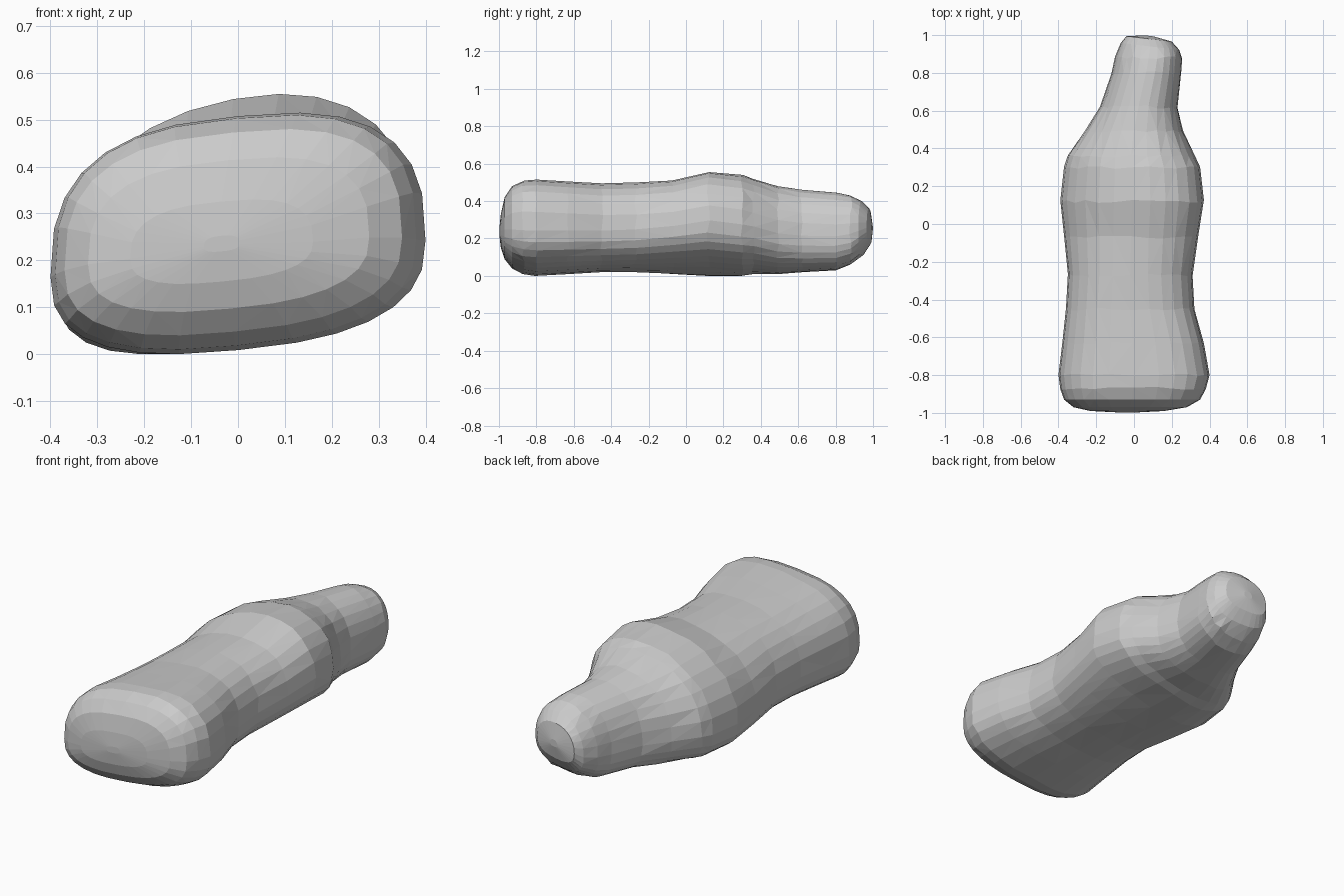
import bpy, bmesh, math, random
from mathutils import Vector

cube = bpy.data.objects.get("Cube")
if cube:
    bpy.data.objects.remove(cube, do_unlink=True)
random.seed(4)

SIDES = 28
BELLY = 0.39      # height fraction of the widest level

# Worn bottle profile from base to mouth: y, left x, right x, low z, high z
STATIONS = [
    (-0.99, -0.23, 0.16, 0.15, 0.33), (-0.97, -0.32, 0.28, 0.09, 0.42),
    (-0.93, -0.37, 0.35, 0.04, 0.48), (-0.87, -0.39, 0.38, 0.01, 0.51),
    (-0.80, -0.40, 0.40, 0.0, 0.515), (-0.63, -0.38, 0.37, 0.01, 0.505),
    (-0.45, -0.36, 0.32, 0.02, 0.495), (-0.27, -0.35, 0.31, 0.02, 0.50),
    (-0.07, -0.37, 0.34, 0.01, 0.51), (0.12, -0.39, 0.37, 0.0, 0.555),
    (0.30, -0.37, 0.35, 0.0, 0.54), (0.36, -0.35, 0.32, 0.01, 0.52),
    (0.49, -0.26, 0.26, 0.01, 0.48), (0.62, -0.18, 0.23, 0.02, 0.46),
    (0.80, -0.12, 0.25, 0.03, 0.445), (0.88, -0.10, 0.255, 0.06, 0.43),
    (0.94, -0.07, 0.24, 0.11, 0.40), (0.98, -0.04, 0.20, 0.17, 0.36),
]


def section(y, left, right, low, high):
    """Leaning rounded cross-section, widest below its middle."""
    cx, half, height = (left + right) / 2, (right - left) / 2, high - low
    # The shoulder leans more, and the top gets rounder away from the base
    lean = 0.1 + 0.1 * math.exp(-((y - 0.12) / 0.3) ** 2)
    top_power = 2.8 - 0.6 * min(1, max(0, (y + 0.9) / 0.9))
    points = []
    for i in range(SIDES):
        a = math.tau * i / SIDES
        c, s = math.cos(a), math.sin(a)
        power, rise = (top_power, 1 - BELLY) if s > 0 else (2.6, BELLY)
        x = math.copysign(abs(c) ** (2 / power), c) * half
        z = math.copysign(abs(s) ** (2 / power), s) * rise * height
        points.append(Vector((cx + x, y, z + lean * x)))
    bottom = min(p.z for p in points)
    span = max(p.z for p in points) - bottom
    for p in points:
        p.z = low + (p.z - bottom) / span * height
        if y > 0.9:                       # slanted mouth
            p.y -= 0.12 * (p.x - cx)
        elif y > -0.9:                    # hand-worn irregularity
            p.y += random.uniform(-0.008, 0.008)
    return points


bm = bmesh.new()
rings = [[bm.verts.new(p) for p in section(*st)] for st in STATIONS]


def bridge(a, b):
    for i in range(SIDES):
        j = (i + 1) % SIDES
        bm.faces.new((a[i], a[j], b[j], b[i]))


def dome(ring, tip):
    """Close an end with shrinking rings and a small flat tip."""
    centre = sum((v.co for v in ring), Vector()) / SIDES
    bulge = Vector((0, tip - centre.y, 0))
    for scale in (0.65, 0.3):
        inner = [bm.verts.new(centre + (v.co - centre) * scale
                              + bulge * (1 - scale)) for v in ring]
        bridge(ring, inner)
        ring = inner
    bm.faces.new(ring)


# Body skin, base and mouth
for a, b in zip(rings, rings[1:]):
    bridge(a, b)
dome(rings[0], -1.0)
dome(rings[-1], 1.0)

bmesh.ops.triangulate(bm, faces=bm.faces[:])
bmesh.ops.recalc_face_normals(bm, faces=bm.faces[:])
mesh = bpy.data.meshes.new("bottle_body")
bm.to_mesh(mesh)
bm.free()

# Plain grey surface
grey = bpy.data.materials.new("plain_grey")
grey.use_nodes = True
colour = (0.6, 0.6, 0.6, 1)
grey.diffuse_color = colour
grey.node_tree.nodes["Principled BSDF"].inputs["Base Color"].default_value = colour
mesh.materials.append(grey)

body = bpy.data.objects.new("bottle_body", mesh)
bpy.context.collection.objects.link(body)
